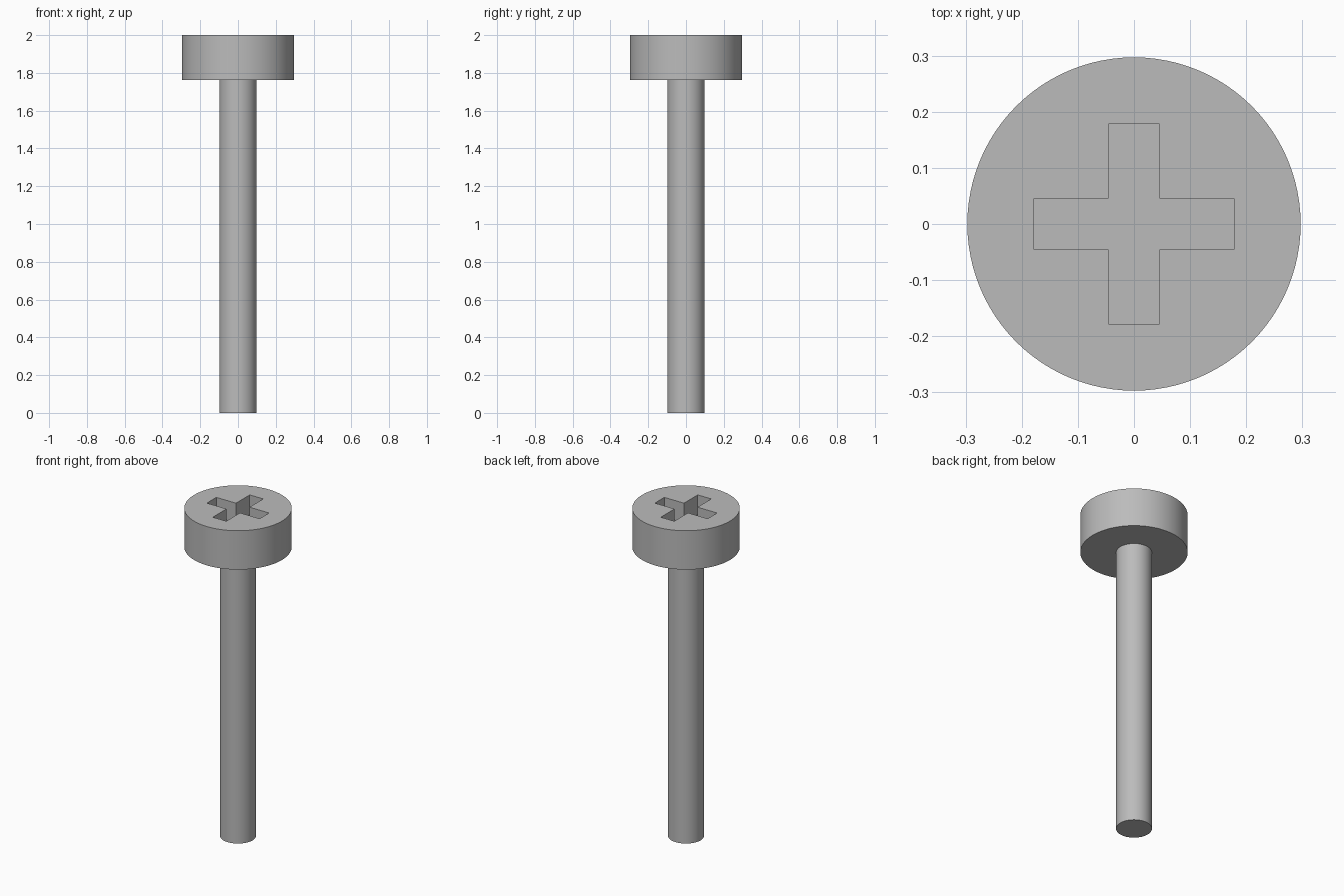
import bpy
import math

cube = bpy.data.objects.get("Cube")
if cube:
    bpy.data.objects.remove(cube, do_unlink=True)

HEAD_BOTTOM, TOP = 1.763, 2.0
HEAD_RADIUS, SHAFT_RADIUS = 0.297, 0.099
SLOT_LENGTH, SLOT_WIDTH, SLOT_DEPTH = 0.356, 0.091, 0.12

steel = bpy.data.materials.new("steel grey")
steel.use_nodes = True
colour = (0.5, 0.5, 0.5, 1)
steel.diffuse_color = colour
steel.node_tree.nodes["Principled BSDF"].inputs["Base Color"].default_value = colour


def cylinder(name, radius, bottom, top):
    bpy.ops.mesh.primitive_cylinder_add(
        vertices=96, radius=radius, depth=top - bottom,
        location=(0, 0, (bottom + top) / 2))
    obj = bpy.context.object
    obj.name = name
    obj.data.materials.append(steel)
    bpy.ops.object.shade_smooth_by_angle(angle=math.radians(30))
    return obj


# Plain shaft and wide flat head
cylinder("shaft", SHAFT_RADIUS, 0, HEAD_BOTTOM)
head = cylinder("head", HEAD_RADIUS, HEAD_BOTTOM, TOP)

# Cross-shaped drive recess, cut by two crossing bars
for name, size in (("slot_cutter_x", (SLOT_LENGTH, SLOT_WIDTH)),
                   ("slot_cutter_y", (SLOT_WIDTH, SLOT_LENGTH))):
    bpy.ops.mesh.primitive_cube_add(size=1, location=(0, 0, TOP))
    cutter = bpy.context.object
    cutter.name = name
    cutter.scale = (*size, SLOT_DEPTH * 2)
    bpy.ops.object.transform_apply(location=False, rotation=False, scale=True)
    cutter.data.materials.append(steel)
    cut = head.modifiers.new(name, "BOOLEAN")
    cut.operation = "DIFFERENCE"
    cut.solver = "EXACT"
    cut.object = cutter
    bpy.context.view_layer.objects.active = head
    bpy.ops.object.modifier_apply(modifier=cut.name)
    bpy.data.objects.remove(cutter, do_unlink=True)
